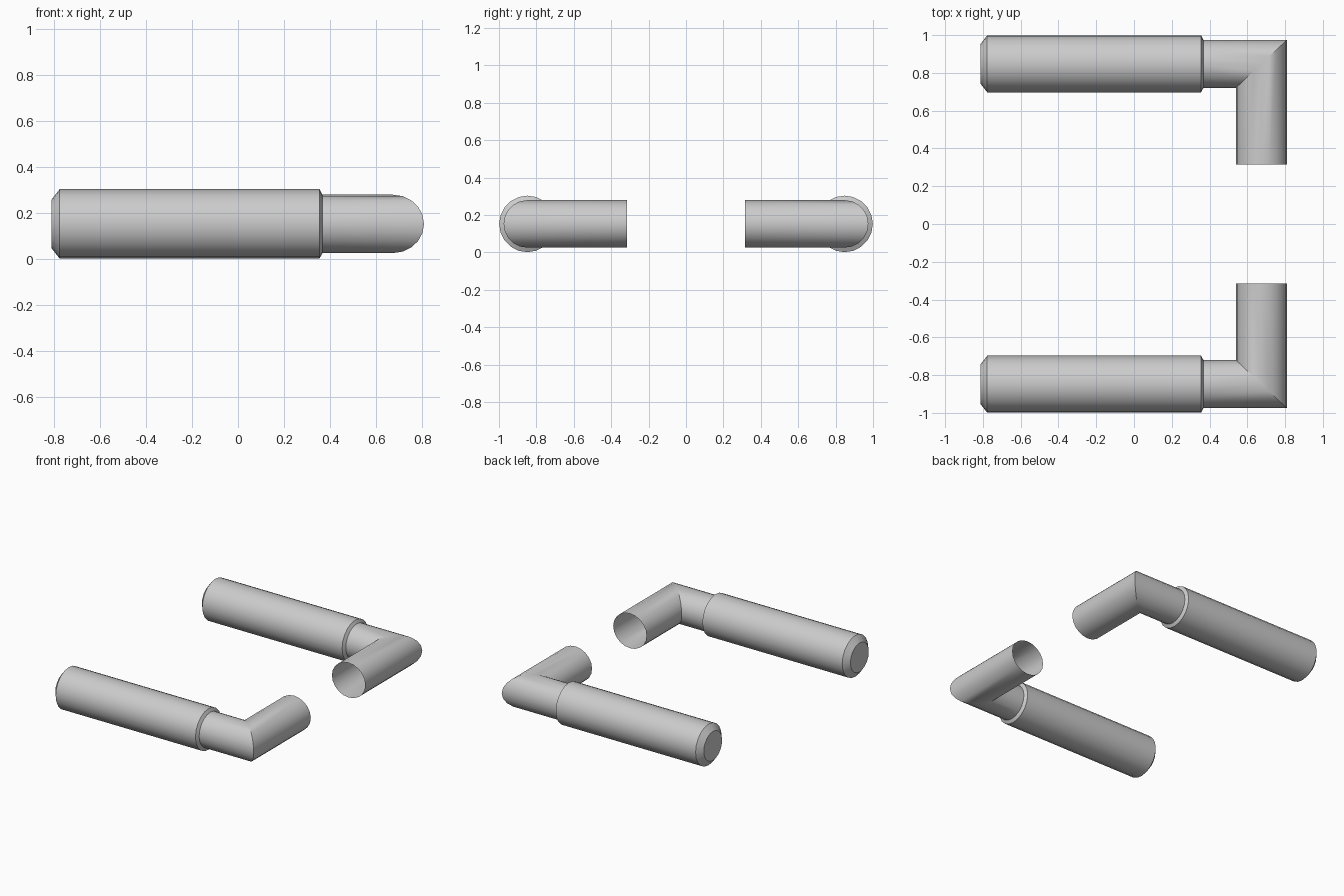
import bpy, bmesh
from math import sin, cos, tau

SIDES = 20
AXIS_Y, AXIS_Z = 0.848, 0.152
PIPE_R, ARM_R, ARM_X = 0.127, 0.135, 0.675

cube = bpy.data.objects.get("Cube")
if cube:
    bpy.data.objects.remove(cube, do_unlink=True)

grey = bpy.data.materials.new("light_grey")
grey.use_nodes = True
colour = (0.6, 0.6, 0.6, 1)
grey.diffuse_color = colour
grey.node_tree.nodes["Principled BSDF"].inputs["Base Color"].default_value = colour


def loft(name, rings, cap_start=False):
    """Skin a list of equal-length point rings."""
    bm = bmesh.new()
    loops = [[bm.verts.new(p) for p in ring] for ring in rings]
    for a, b in zip(loops, loops[1:]):
        for i in range(SIDES):
            j = (i + 1) % SIDES
            bm.faces.new((a[i], a[j], b[j], b[i]))
    if cap_start:
        bm.faces.new(loops[0])
    bmesh.ops.recalc_face_normals(bm, faces=bm.faces)
    mesh = bpy.data.meshes.new(name)
    bm.to_mesh(mesh)
    bm.free()
    obj = bpy.data.objects.new(name, mesh)
    bpy.context.collection.objects.link(obj)
    mesh.materials.append(grey)
    bpy.ops.object.select_all(action='DESELECT')
    obj.select_set(True)
    bpy.context.view_layer.objects.active = obj
    bpy.ops.object.shade_smooth_by_angle(angle=0.5)


circle = [(cos(tau * i / SIDES), sin(tau * i / SIDES)) for i in range(SIDES)]


def ring_x(x, r, side):
    return [(x, side * (AXIS_Y + r * c), AXIS_Z + r * s) for c, s in circle]


for label, side in (("front", -1), ("back", 1)):
    # Chamfered grip, closed at its outer end
    profile = [(-0.812, 0.106), (-0.777, 0.151), (0.355, 0.151), (0.368, PIPE_R)]
    loft(label + "_grip", [ring_x(x, r, side) for x, r in profile], cap_start=True)

    # Pipe with a mitred corner and an open end pointing inward
    mitre = [(ARM_X + ARM_R * c, side * (AXIS_Y + PIPE_R * c), AXIS_Z + PIPE_R * s)
             for c, s in circle]
    arm_end = [(x, side * 0.315, z) for x, y, z in mitre]
    loft(label + "_elbow_pipe", [ring_x(0.36, PIPE_R, side), mitre, arm_end])
